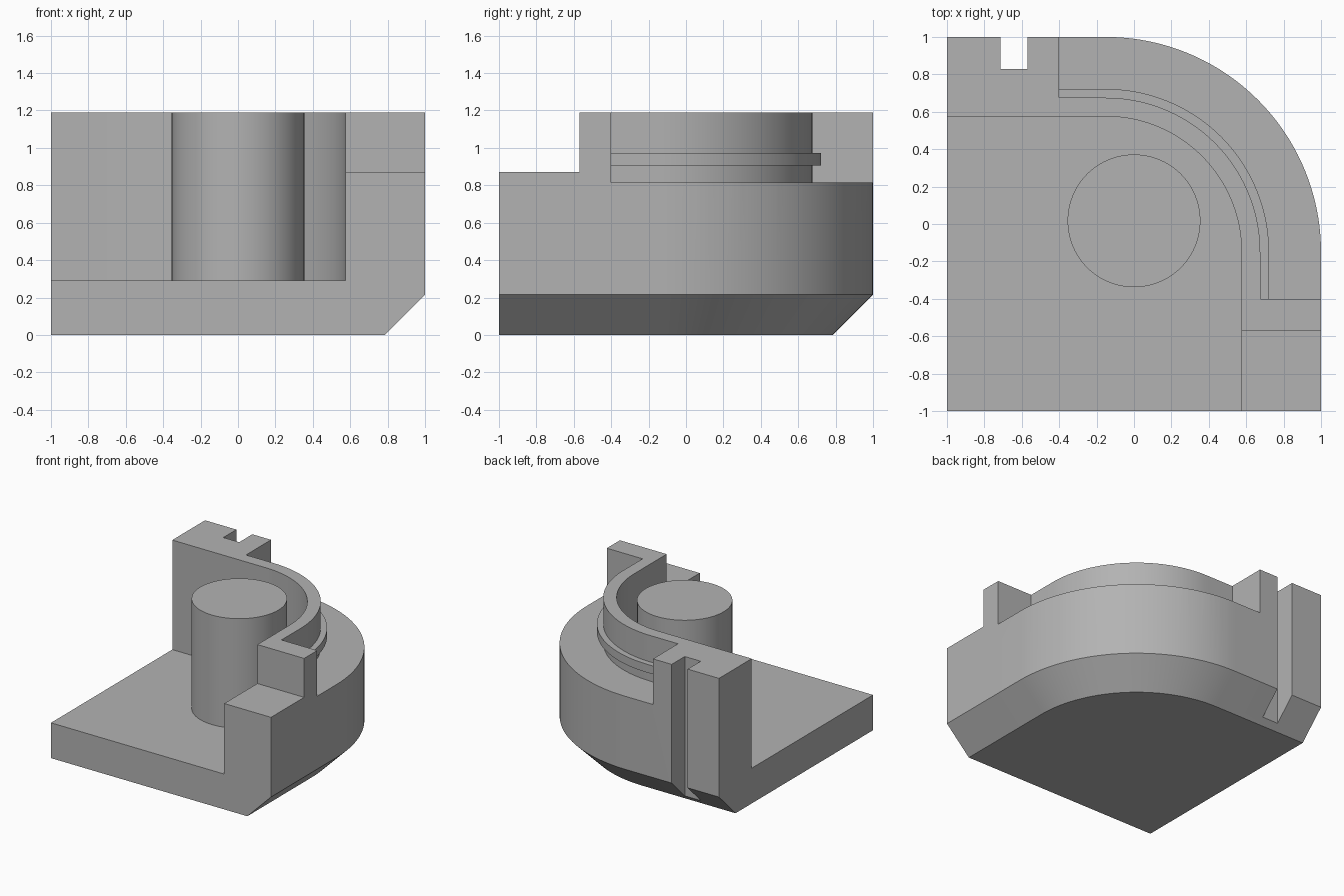
import bpy, bmesh, math

if "Cube" in bpy.data.objects:
    bpy.data.objects.remove(bpy.data.objects["Cube"])

C = -0.15          # centre of the rounded corner in x and y
SEG = 40           # segments of the quarter arc
TOP = 1.19

grey = bpy.data.materials.new("plain grey")
grey.diffuse_color = (0.45, 0.45, 0.45, 1)
grey.use_nodes = True
grey.node_tree.nodes["Principled BSDF"].inputs["Base Color"].default_value = grey.diffuse_color


def corner_path(d, end):
    """Straight, quarter arc, straight: an outline at distance d from the axes."""
    r = d - C
    arc = [(C + r * math.cos(a), C + r * math.sin(a))
           for a in (math.pi / 2 * i / SEG for i in range(SEG + 1))]
    return [(d, end)] + arc + [(end, d)]


def skin(name, loops, wrap=False):
    """Join matching closed loops; cap the first and last loop."""
    bm = bmesh.new()
    rows = [[bm.verts.new(p) for p in loop] for loop in loops]
    n = len(rows[0])
    for a, b in zip(rows, rows[1:]):
        for i in range(n):
            j = (i + 1) % n
            bm.faces.new((a[i], a[j], b[j], b[i]))
    bm.faces.new(rows[0])
    bm.faces.new(rows[-1])
    bmesh.ops.recalc_face_normals(bm, faces=bm.faces)
    me = bpy.data.meshes.new(name)
    bm.to_mesh(me)
    bm.free()
    me.materials.append(grey)
    ob = bpy.data.objects.new(name, me)
    bpy.context.collection.objects.link(ob)
    return ob


def slab(name, levels, end):
    """Rounded-corner plate from (distance, height) levels."""
    return skin(name, [[(x, y, z) for x, y in corner_path(d, end) + [(end, end)]]
                       for d, z in levels])


def box(name, x0, x1, y0, y1, z0, z1):
    return skin(name, [[(x0, y0, z), (x1, y0, z), (x1, y1, z), (x0, y1, z)]
                       for z in (z0, z1)])


def smooth(ob):
    bpy.ops.object.select_all(action='DESELECT')
    ob.select_set(True)
    bpy.context.view_layer.objects.active = ob
    bpy.ops.object.shade_smooth_by_angle(angle=math.radians(25))


# Solid body with a chamfered underside
body = slab("housing_body", [(0.785, 0), (1, 0.215), (1, TOP)], -1)

# Pocket inside the wall
pocket = slab("pocket_cutter", [(0.575, 0.29), (0.575, 1.4)], -1.3)

# Ledge outside the wall, leaving a thin raised lip
profile = [(0.675, 0.815), (1.3, 0.815), (1.3, 1.4), (0.675, 1.4),
           (0.675, 0.973), (0.722, 0.973), (0.722, 0.905), (0.675, 0.905)]
paths = [[(x, y, z) for x, y in corner_path(d, -0.4)] for d, z in profile]
ledge = skin("ledge_cutter", list(zip(*paths)))

# Lowered front end and rear slot
step = box("step_cutter", 0.4, 1.3, -1.3, -0.57, 0.87, 1.4)
slot = box("slot_cutter", -0.715, -0.57, 0.83, 1.3, -0.2, 1.4)

# Apply the cuts, then remove the cutters
for cutter in (pocket, ledge, step, slot):
    cutter.hide_render = True
    mod = body.modifiers.new(cutter.name, 'BOOLEAN')
    mod.operation = 'DIFFERENCE'
    mod.solver = 'EXACT'
    mod.object = cutter
    bpy.context.view_layer.objects.active = body
    bpy.ops.object.modifier_apply(modifier=mod.name)
    bpy.data.objects.remove(cutter)
smooth(body)

# Round post standing on the pocket floor
ring = [(0.355 * math.cos(2 * math.pi * i / 96), 0.017 + 0.355 * math.sin(2 * math.pi * i / 96))
        for i in range(96)]
post = skin("round_post", [[(x, y, z) for x, y in ring] for z in (0.285, TOP)])
smooth(post)
